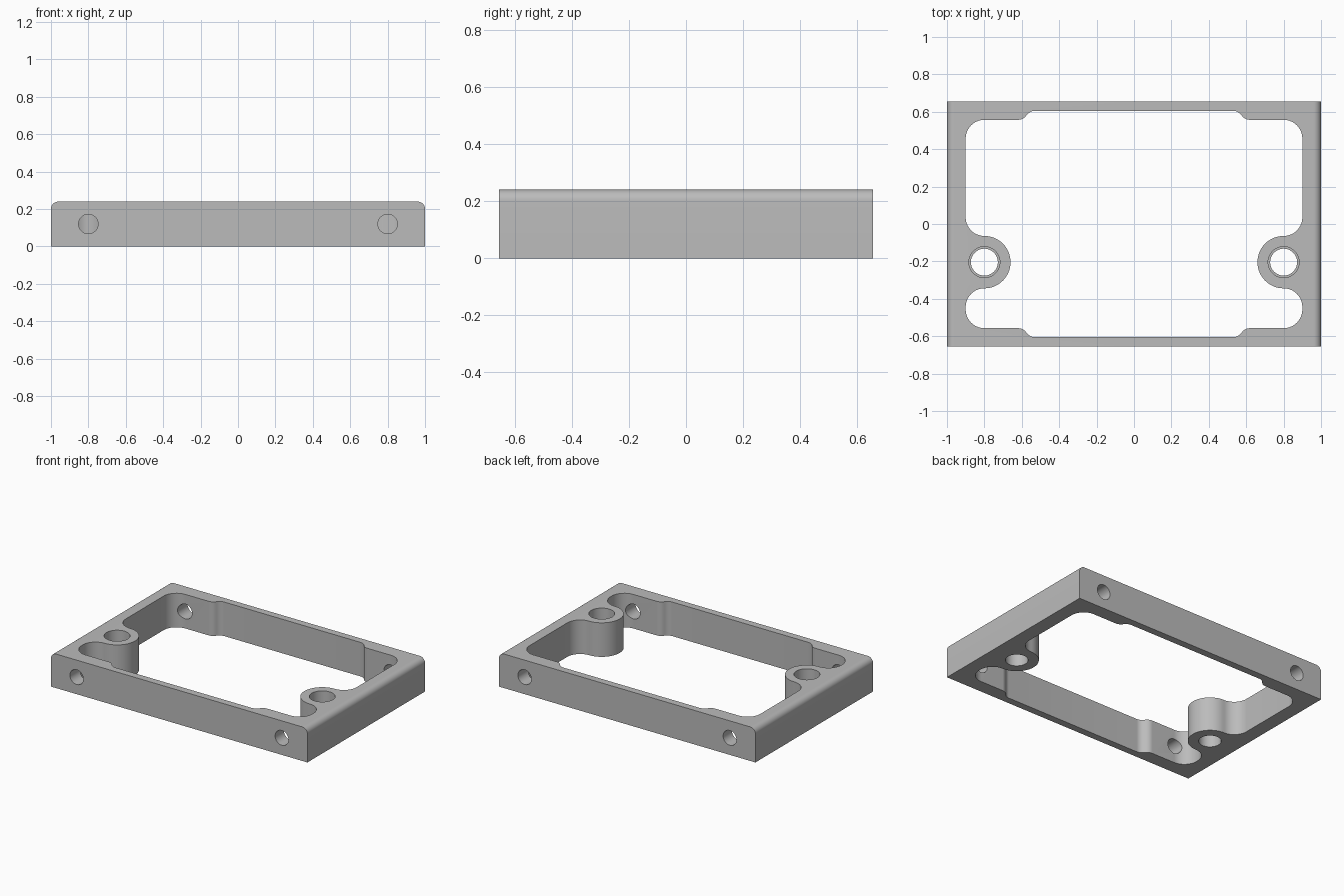
import bpy, bmesh
from math import cos, sin, radians
from mathutils import Matrix

cube = bpy.data.objects.get("Cube")
if cube:
    bpy.data.objects.remove(cube, do_unlink=True)

HALF_Y, HEIGHT = 0.655, 0.24
BOSS_X, BOSS_Y = 0.8, -0.204

grey = bpy.data.materials.new("plain grey")
grey.use_nodes = True
colour = (0.5, 0.5, 0.5, 1)
grey.diffuse_color = colour
grey.node_tree.nodes["Principled BSDF"].inputs["Base Color"].default_value = colour


def arc(cx, cy, r, start, end, steps=14):
    angles = [radians(start + (end - start) * i / steps) for i in range(steps + 1)]
    return [(cx + r * cos(a), cy + r * sin(a)) for a in angles]


def mirrored(half):
    return half + [(-x, y) for x, y in reversed(half)]


def prism(name, points, to_3d, offset):
    """Extrude a closed outline along an offset vector."""
    bm = bmesh.new()
    face = bm.faces.new([bm.verts.new(to_3d(u, v)) for u, v in points])
    top = bmesh.ops.extrude_face_region(bm, geom=[face])["geom"]
    bmesh.ops.translate(bm, vec=offset, verts=[g for g in top if isinstance(g, bmesh.types.BMVert)])
    bmesh.ops.recalc_face_normals(bm, faces=bm.faces)
    mesh = bpy.data.meshes.new(name)
    bm.to_mesh(mesh)
    bm.free()
    mesh.materials.append(grey)
    obj = bpy.data.objects.new(name, mesh)
    bpy.context.collection.objects.link(obj)
    return obj


def cut(target, cutter):
    """Subtract the cutter and remove it."""
    mod = target.modifiers.new("cut", "BOOLEAN")
    mod.operation, mod.solver, mod.object = "DIFFERENCE", "EXACT", cutter
    bpy.context.view_layer.objects.active = target
    bpy.ops.object.modifier_apply(modifier=mod.name)
    bpy.data.objects.remove(cutter, do_unlink=True)


def circle(x, y, r):
    return arc(x, y, r, 0, 360, 48)[:-1]


# Outer block with rounded upper side edges
block = mirrored([(1, 0)] + arc(0.96, HEIGHT - 0.04, 0.04, 0, 90, 10))
frame = prism("frame", block, lambda u, v: (u, -HALF_Y, v), (0, 2 * HALF_Y, 0))

# Central opening: rounded pockets, screw bosses and thinned end walls
inner, wide, bend = 0.557, 0.605, 0.054
opening = (
    arc(0.53, bend - wide, bend, 270, 326, 8)
    + arc(0.62, -inner - bend, bend, 146, 90, 8)[1:]
    + arc(0.8, 0.1 - inner, 0.1, 270, 360)
    + arc(0.8, BOSS_Y - 0.24, 0.1, 0, 90)
    + arc(BOSS_X, BOSS_Y, 0.14, 270, 90, 32)[1:-1]
    + arc(0.8, BOSS_Y + 0.24, 0.1, 270, 360)
    + arc(0.8, inner - 0.1, 0.1, 0, 90)
    + arc(0.62, inner + bend, bend, 270, 214, 8)
    + arc(0.53, wide - bend, bend, 34, 90, 8)[1:]
)
cut(frame, prism("opening", mirrored(opening), lambda u, v: (u, v, -0.1), (0, 0, 0.5)))

for side in (-1, 1):
    # Stepped vertical hole through each boss
    x = side * BOSS_X
    for radius, bottom in ((0.072, -0.1), (0.083, HEIGHT / 2)):
        cut(frame, prism("boss_hole", circle(x, BOSS_Y, radius),
                         lambda u, v: (u, v, bottom), (0, 0, 0.5)))
    # Horizontal holes through the front and back walls
    for y in (-HALF_Y, HALF_Y):
        cut(frame, prism("wall_hole", circle(x, HEIGHT / 2, 0.052),
                         lambda u, v: (u, y - 0.13, v), (0, 0.26, 0)))

# Smooth curved walls, sharp rims
bpy.ops.object.select_all(action="DESELECT")
frame.select_set(True)
bpy.context.view_layer.objects.active = frame
bpy.ops.object.shade_smooth_by_angle(angle=radians(30))
